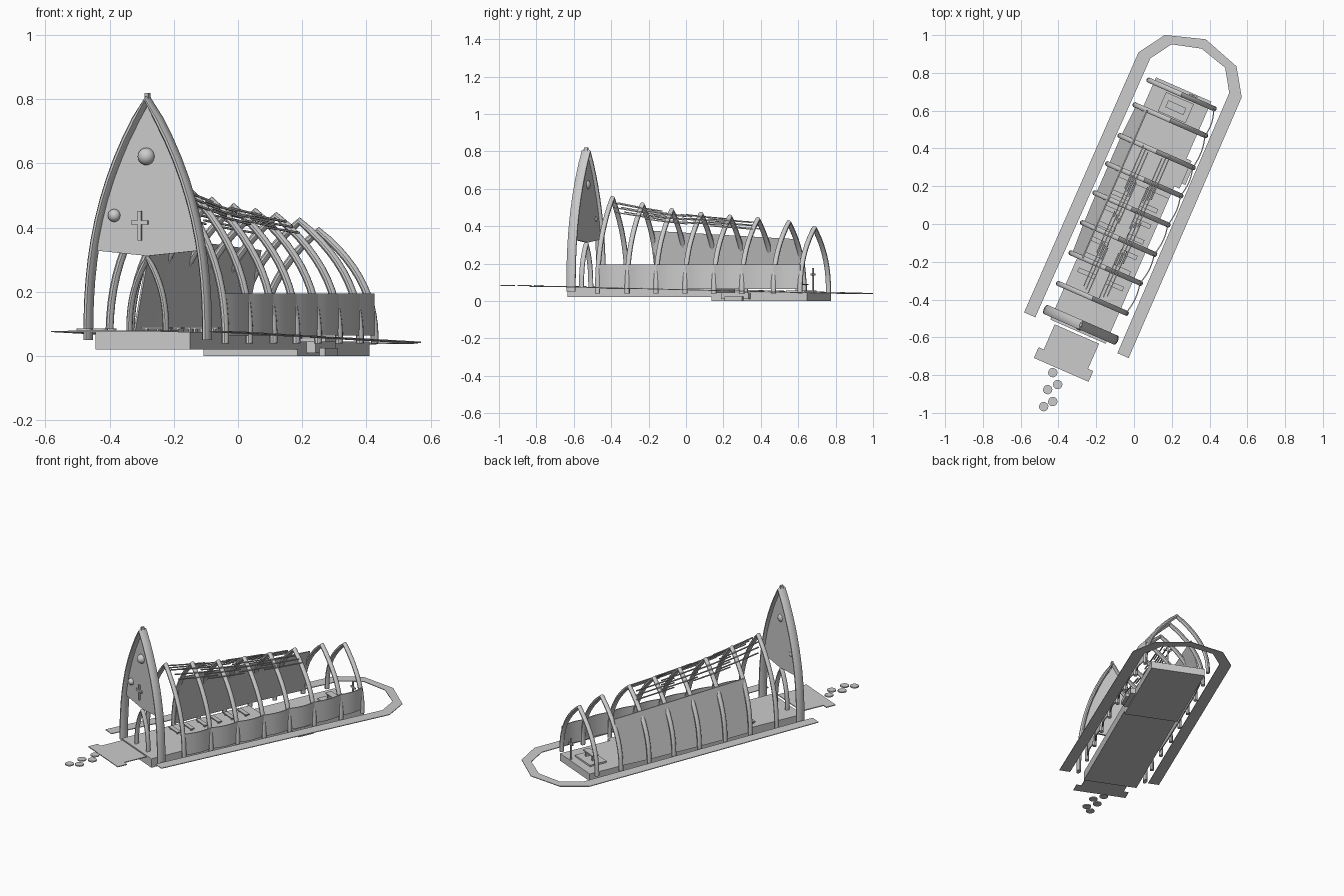
import bpy, bmesh, math
from mathutils import Matrix, Vector

if "Cube" in bpy.data.objects:
    bpy.data.objects.remove(bpy.data.objects["Cube"], do_unlink=True)

stone = bpy.data.materials.new("pale_grey")
stone.use_nodes = True
stone.diffuse_color = (0.6, 0.6, 0.6, 1)
stone.node_tree.nodes["Principled BSDF"].inputs["Base Color"].default_value = (0.6, 0.6, 0.6, 1)

# Building frame: x across the nave, y along it from entrance to altar
PLACE = Matrix.Translation((-0.013, 0.08, 0)) @ Matrix.Rotation(math.radians(-23.6), 4, 'Z')
FLOOR = 0.075


def finish(name, bm, smooth=False):
    bmesh.ops.recalc_face_normals(bm, faces=bm.faces[:])
    bm.transform(PLACE)
    mesh = bpy.data.meshes.new(name)
    bm.to_mesh(mesh)
    bm.free()
    mesh.materials.append(stone)
    obj = bpy.data.objects.new(name, mesh)
    bpy.context.scene.collection.objects.link(obj)
    if smooth:
        bpy.ops.object.select_all(action='DESELECT')
        obj.select_set(True)
        bpy.context.view_layer.objects.active = obj
        bpy.ops.object.shade_smooth_by_angle(angle=math.radians(40))
    return obj


def add_box(bm, lo, hi):
    lo, hi = Vector(lo), Vector(hi)
    size = hi - lo
    bmesh.ops.create_cube(bm, size=1, matrix=Matrix.Translation((lo + hi) / 2)
                          @ Matrix.Diagonal((*size, 1)))


def boxes(name, pairs):
    bm = bmesh.new()
    for lo, hi in pairs:
        add_box(bm, lo, hi)
    return finish(name, bm)


def prism(name, points, offset):
    """Extrude a closed outline of 3D points by an offset."""
    bm = bmesh.new()
    face = bm.faces.new([bm.verts.new(p) for p in points])
    made = bmesh.ops.extrude_face_region(bm, geom=[face])["geom"]
    bmesh.ops.translate(bm, vec=offset, verts=[g for g in made if isinstance(g, bmesh.types.BMVert)])
    return finish(name, bm)


def loft(bm, rings, closed=True):
    rows = [[bm.verts.new(p) for p in ring] for ring in rings]
    n = len(rows[0])
    for a, b in zip(rows, rows[1:]):
        for i in range(n if closed else n - 1):
            j = (i + 1) % n
            bm.faces.new((a[i], a[j], b[j], b[i]))
    if closed:
        bm.faces.new(rows[0])
        bm.faces.new(rows[-1])


def half_width(t, w):
    return w * (1 - max(t, 0) ** 2.4)


def arch(name, y, w, base, top, thick, depth):
    """Pointed arch swept with an oval section."""
    steps, sides = 12, 10
    ts = [i / steps for i in range(steps + 1)]
    path = [Vector((-half_width(t, w), y, base + t * (top - base))) for t in ts]
    path += [Vector((-p.x, p.y, p.z)) for p in reversed(path[:-1])]
    rings = []
    for i, p in enumerate(path):
        d = (path[min(i + 1, len(path) - 1)] - path[max(i - 1, 0)]).normalized()
        normal = Vector((-d.z, 0, d.x))
        rings.append([p + normal * thick * math.cos(a) + Vector((0, depth * math.sin(a), 0))
                      for a in (2 * math.pi * k / sides for k in range(sides))])
    bm = bmesh.new()
    loft(bm, rings)
    return finish(name, bm, True)


# Nave ribs: position along nave, half width, apex height
RIBS = [(-0.517, 0.197, 0.55), (-0.342, 0.202, 0.515), (-0.171, 0.21, 0.485), (0, 0.213, 0.465),
        (0.168, 0.213, 0.45), (0.331, 0.213, 0.437), (0.512, 0.205, 0.42), (0.661, 0.19, 0.39)]
BASE = 0.04
for i, (y, w, top) in enumerate(RIBS):
    arch(f"rib_{i + 1}", y, w, BASE, top, 0.012, 0.014)

# Tall entrance arch and the small doorway arch beneath it
arch("entrance_arch", -0.67, 0.202, 0.05, 0.8, 0.012, 0.027)
arch("doorway_arch", -0.67, 0.062, FLOOR, 0.305, 0.009, 0.014)
boxes("arch_finial", [((-0.006, -0.68, 0.79), (0.006, -0.66, 0.82))])

# Gable infill with its ornaments
half = [(0.188, 0.33), (0.155, 0.44), (0.11, 0.56), (0.058, 0.68)]
outline = ([(0, 0.312)] + half + [(0, 0.78)] + [(-x, z) for x, z in reversed(half)])
prism("gable_panel", [(x, -0.672, z) for x, z in outline], (0, 0.012, 0))
for name, x, z, r in (("large_boss", -0.003, 0.622, 0.027), ("small_boss", -0.112, 0.438, 0.02)):
    bm = bmesh.new()
    bmesh.ops.create_uvsphere(bm, u_segments=24, v_segments=12, radius=r,
                              matrix=Matrix.Translation((x, -0.674, z)))
    finish(name, bm, True)
boxes("gable_cross", [((-0.03, -0.681, 0.36), (-0.018, -0.671, 0.452)),
                      ((-0.052, -0.681, 0.41), (0.004, -0.671, 0.422))])

# Floors, landing and side steps
boxes("front_floor", [((-0.16, -0.709, 0.02), (0.16, 0.13, FLOOR))])
boxes("rear_floor", [((-0.16, 0.13, 0), (0.16, 0.69, 0.045))])
boxes("side_steps", [((0.16, 0.2, 0.01), (0.19, 0.36, 0.045)), ((0.19, 0.23, 0), (0.21, 0.33, 0.025))])
landing = [(0.128, -0.723), (0.128, -0.868), (0.158, -0.868), (0.158, -0.93)]
prism("entrance_landing", [(x, y, FLOOR) for x, y in landing]
      + [(-x, y, FLOOR) for x, y in reversed(landing)], (0, 0, 0.005))

# Sloping walkway that loops round the back
outer = [(0.302, -0.73), (0.298, 0.775), (0.207, 0.914), (0, 0.98)]
inner = [(0.237, -0.73), (0.228, 0.77), (0.155, 0.883), (0, 0.926)]


def walkway_side(pts):
    full = pts + [(-x, y) for x, y in reversed(pts[:-1])]
    return [(x, y, 0.079 - 0.0225 * (y + 0.73)) for x, y in full]


bm = bmesh.new()
loft(bm, [[o, n, Vector(n) - Vector((0, 0, 0.004)), Vector(o) - Vector((0, 0, 0.004))]
          for o, n in zip(walkway_side(outer), walkway_side(inner))])
finish("walkway", bm)

# Stepping stones before the landing
bm = bmesh.new()
for x, y in ((-0.43, -0.787), (-0.404, -0.85), (-0.457, -0.877), (-0.43, -0.94), (-0.478, -0.967)):
    at = PLACE.inverted() @ Vector((x, y, 0.083))
    bmesh.ops.create_cone(bm, cap_ends=True, segments=12, radius1=0.025, radius2=0.025,
                          depth=0.007, matrix=Matrix.Translation(at))
finish("stepping_stones", bm)

# Low bowed wall panels on one side, tall leaning panels on the other
for i, (a, b) in enumerate(zip(RIBS, RIBS[1:])):
    bm = bmesh.new()
    cols = []
    for k in range(9):
        t = k / 8
        x = a[1] + (b[1] - a[1]) * t + 0.012 * math.sin(math.pi * t)
        y = a[0] + (b[0] - a[0]) * t
        cols.append([(x, y, 0.065), (x, y, 0.195), (x - 0.006, y, 0.195), (x - 0.006, y, 0.065)])
    loft(bm, cols)
    finish(f"low_wall_{i + 1}", bm, True)
for i, (a, b) in enumerate(zip(RIBS[1:6], RIBS[2:7])):
    za, zb = 0.375 - 0.009 * i, 0.366 - 0.009 * i
    prism(f"tall_wall_{i + 1}", [(-a[1] + 0.008, a[0], 0.065), (-b[1] + 0.008, b[0], 0.065),
                                 (-0.135, b[0], zb), (-0.135, a[0], za)], (0.006, 0, 0))


# Roof battens resting on the ribs
def rib_height(y, x):
    for a, b in zip(RIBS, RIBS[1:]):
        if y <= b[0] or b is RIBS[-1]:
            t = (y - a[0]) / (b[0] - a[0])
            w, top = (a[k] + (b[k] - a[k]) * t for k in (1, 2))
            return BASE + (top - BASE) * (1 - abs(x) / w) ** (1 / 2.4) + 0.014


bm = bmesh.new()
spans = [(-0.5, -0.24), (-0.31, -0.07), (-0.1, 0.14), (0.06, 0.31)]
for side in (-1, 1):
    for n, (start, end) in enumerate(spans):
        for k in range(3):
            x = side * (0.032 + 0.018 * k + 0.008 * (n % 2))
            rings = []
            for s in range(5):
                y = start + 0.012 * k + (end - start) * s / 4
                z = rib_height(y, x)
                rings.append([(x + dx, y, z + dz) for dx, dz in
                              ((-.003, -.003), (.003, -.003), (.003, .003), (-.003, .003))])
            loft(bm, rings)
finish("roof_battens", bm)

# Low benches in two rows
pews = []
for i in range(6):
    y = -0.42 + 0.09 * i
    for side in (-1, 1):
        lo, hi = sorted((side * 0.035, side * 0.13))
        pews.append(((lo, y, 0.085), (hi, y + 0.025, 0.091)))
        pews += [((x, y + 0.004, FLOOR), (x + 0.006, y + 0.02, 0.086)) for x in (lo + 0.01, hi - 0.016)]
boxes("benches", pews)

# Altar and standing cross at the rear
boxes("altar", [((-0.08, 0.53, 0.045), (0.08, 0.64, 0.055)), ((-0.04, 0.57, 0.055), (-0.03, 0.6, 0.085)),
                ((0.03, 0.57, 0.055), (0.04, 0.6, 0.085)), ((-0.052, 0.565, 0.085), (0.052, 0.605, 0.092))])
boxes("standing_cross", [((0.056, 0.676, 0.045), (0.064, 0.684, 0.175)),
                         ((0.036, 0.676, 0.137), (0.084, 0.684, 0.146))])
